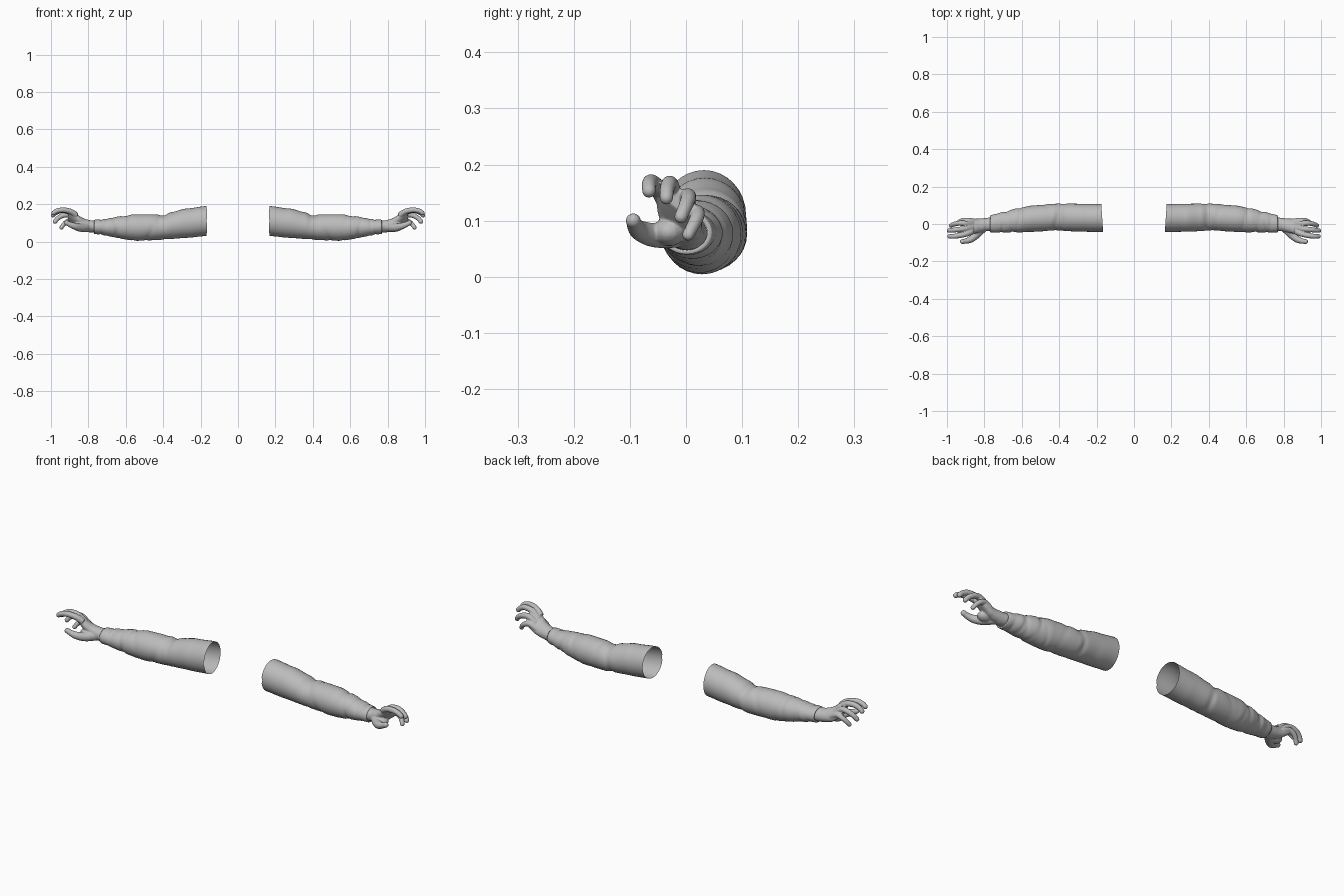
import bpy, bmesh, math
from mathutils import Vector

if "Cube" in bpy.data.objects:
    bpy.data.objects.remove(bpy.data.objects["Cube"])

grey = bpy.data.materials.new("plain grey")
grey.diffuse_color = (0.5, 0.5, 0.5, 1)
grey.use_nodes = True
grey.node_tree.nodes["Principled BSDF"].inputs["Base Color"].default_value = grey.diffuse_color


def loft(bm, rings, cap=True):
    """Skin a list of equal-length point rings into a tube."""
    rows = [[bm.verts.new(p) for p in ring] for ring in rings]
    n = len(rows[0])
    for a, b in zip(rows, rows[1:]):
        for i in range(n):
            j = (i + 1) % n
            bm.faces.new((a[i], a[j], b[j], b[i]))
    if cap:
        bm.faces.new(rows[0][::-1])
        bm.faces.new(rows[-1])


def make_object(name, bm):
    bmesh.ops.recalc_face_normals(bm, faces=bm.faces)
    mesh = bpy.data.meshes.new(name)
    bm.to_mesh(mesh)
    bm.free()
    mesh.materials.append(grey)
    obj = bpy.data.objects.new(name, mesh)
    bpy.context.collection.objects.link(obj)
    for p in mesh.polygons:
        p.use_smooth = True
    return obj


def mirror(obj):
    mod = obj.modifiers.new("other side", 'MIRROR')
    mod.use_mirror_merge = False


def sample(table, x):
    """Smoothly interpolate the rows of a table keyed by x."""
    for a, b in zip(table, table[1:]):
        if x <= b[0]:
            t = max(0, (x - a[0]) / (b[0] - a[0]))
            t = t * t * (3 - 2 * t) * 0.5 + t * 0.5
            return [u + (v - u) * t for u, v in zip(a[1:], b[1:])]
    return table[-1][1:]


# Sleeve: x, front y, back y, bottom z, top z
SLEEVE = [
    (0.17, -0.043, 0.107, 0.030, 0.190),
    (0.28, -0.041, 0.108, 0.020, 0.176),
    (0.36, -0.038, 0.109, 0.014, 0.156),
    (0.395, -0.034, 0.109, 0.010, 0.140),
    (0.43, -0.036, 0.108, 0.008, 0.146),
    (0.55, -0.042, 0.098, 0.004, 0.146),
    (0.62, -0.045, 0.085, 0.014, 0.137),
    (0.69, -0.046, 0.068, 0.028, 0.125),
    (0.74, -0.046, 0.054, 0.038, 0.118),
    (0.765, -0.045, 0.047, 0.040, 0.117),
]
SEG, STEPS = 32, 80
# Places where the cloth bunches: x, depth, slant, width
FOLDS = [(0.40, 0.005, 0.025, 0.014), (0.47, 0.003, -0.03, 0.014),
         (0.575, 0.003, 0.02, 0.010), (0.625, 0.005, -0.018, 0.009),
         (0.665, 0.005, 0.014, 0.008), (0.70, 0.005, -0.010, 0.007),
         (0.732, 0.004, 0.006, 0.006)]


def sleeve_ring(x, shrink=1.0):
    y0, y1, z0, z1 = sample(SLEEVE, x)
    cy, cz = (y0 + y1) / 2, (z0 + z1) / 2
    ry, rz = (y1 - y0) / 2, (z1 - z0) / 2
    ring = []
    for i in range(SEG):
        a = 2 * math.pi * i / SEG
        d = 0
        for fx, depth, slant, width in FOLDS:
            u = (x - fx - slant * math.cos(a + fx * 9)) / width
            d -= depth * math.exp(-u * u) * (0.6 + 0.4 * math.sin(a * 2 + fx * 40))
        k = shrink
        lean = 0.01 * (math.cos(a) + 1) / 2 * max(0, 1 - (x - 0.17) / 0.1)
        ring.append((x + lean - 0.005 * (lean > 0), cy + (ry * k + d) * math.cos(a),
                     cz + (rz * k + d) * math.sin(a)))
    return ring


bm = bmesh.new()
rings = [sleeve_ring(0.17 + 0.595 * i / STEPS) for i in range(STEPS + 1)]
rings += [sleeve_ring(0.769, 0.96), sleeve_ring(0.766, 0.80)]
loft(bm, rings, cap=False)
mirror(make_object("sleeves", bm))

# Palm and wrist: x, y, z, half width, half thickness, roll
PALM = [
    (0.745, 0.000, 0.079, 0.039, 0.033, 0.2),
    (0.790, -0.003, 0.081, 0.036, 0.032, 0.4),
    (0.825, -0.008, 0.090, 0.040, 0.030, 0.6),
    (0.855, -0.012, 0.105, 0.047, 0.027, 0.7),
    (0.885, -0.013, 0.127, 0.050, 0.023, 0.7),
    (0.908, -0.014, 0.140, 0.044, 0.016, 0.7),
]
bm = bmesh.new()
rings = []
for x, y, z, w, t, roll in PALM:
    c, s = math.cos(roll), math.sin(roll)
    ring = []
    for i in range(24):
        a = 2 * math.pi * i / 24
        u, v = w * math.cos(a), t * math.sin(a)
        ring.append((x, y + u * c + v * s, z - u * s + v * c))
    rings.append(ring)
loft(bm, rings)

# Fingers: joint positions, then root and tip radius
DIGITS = [
    ([(.865, -.040, .140), (.893, -.052, .160), (.935, -.062, .169),
      (.968, -.066, .164), (.986, -.066, .153)], 0.016, 0.0125),
    ([(.865, -.022, .132), (.902, -.026, .160), (.945, -.030, .166),
      (.975, -.034, .154), (.989, -.035, .141)], 0.016, 0.0125),
    ([(.865, .000, .118), (.902, .003, .142), (.938, .004, .139),
      (.965, -.002, .123), (.978, -.009, .107)], 0.016, 0.012),
    ([(.850, .014, .096), (.885, .019, .115), (.914, .020, .107),
      (.934, .012, .090), (.944, .004, .075)], 0.015, 0.011),
    ([(.805, -.016, .077), (.840, -.054, .074), (.870, -.080, .081),
      (.895, -.090, .090), (.917, -.094, .100)], 0.026, 0.0135),
]


def add_digit(bm, pts, r0, r1):
    pts = [Vector(p) for p in pts]
    n = len(pts) - 1
    path = []
    for i in range(n):      # rounded path through the joints
        a, b, c, d = (pts[max(i - 1, 0)], pts[i], pts[i + 1], pts[min(i + 2, n)])
        for k in range(5):
            t = k / 5
            path.append(0.5 * (2 * b + (c - a) * t + (2 * a - 5 * b + 4 * c - d) * t * t
                               + (3 * b - a - 3 * c + d) * t ** 3))
    path.append(pts[-1])
    last = len(path) - 1
    radii = [r0 + (r1 - r0) * min(1, i / last * 1.15) for i in range(last + 1)]
    end = (path[-1] - path[-2]).normalized()
    for k in (0.4, 0.7, 0.9, 0.99):     # round fingertip
        path.append(pts[-1] + end * r1 * k)
        radii.append(r1 * math.sqrt(1 - k * k))
    rings = []
    for i, p in enumerate(path):
        d = (path[min(i + 1, len(path) - 1)] - path[max(i - 1, 0)]).normalized()
        u = d.cross(Vector((0, 1, 0))).normalized()
        v = d.cross(u)
        rings.append([p + radii[i] * (u * math.cos(q) + v * math.sin(q))
                      for q in (2 * math.pi * j / 14 for j in range(14))])
    loft(bm, rings)


for joints, r0, r1 in DIGITS:
    add_digit(bm, joints, r0, r1)
# Thumb-side muscle of the palm
pad = bmesh.ops.create_uvsphere(bm, u_segments=16, v_segments=10, radius=0.03)["verts"]
for v in pad:
    v.co = Vector((v.co.x * 1.3 + 0.845, v.co.y - 0.030, v.co.z * 0.85 + 0.080))
hands = make_object("hands", bm)

# Fuse palm and fingers into one soft skin
mod = hands.modifiers.new("fuse", 'REMESH')
mod.mode = 'VOXEL'
mod.voxel_size = 0.0028
mod.use_smooth_shade = True
mod = hands.modifiers.new("soften", 'SMOOTH')
mod.factor = 0.5
mod.iterations = 5
mirror(hands)
